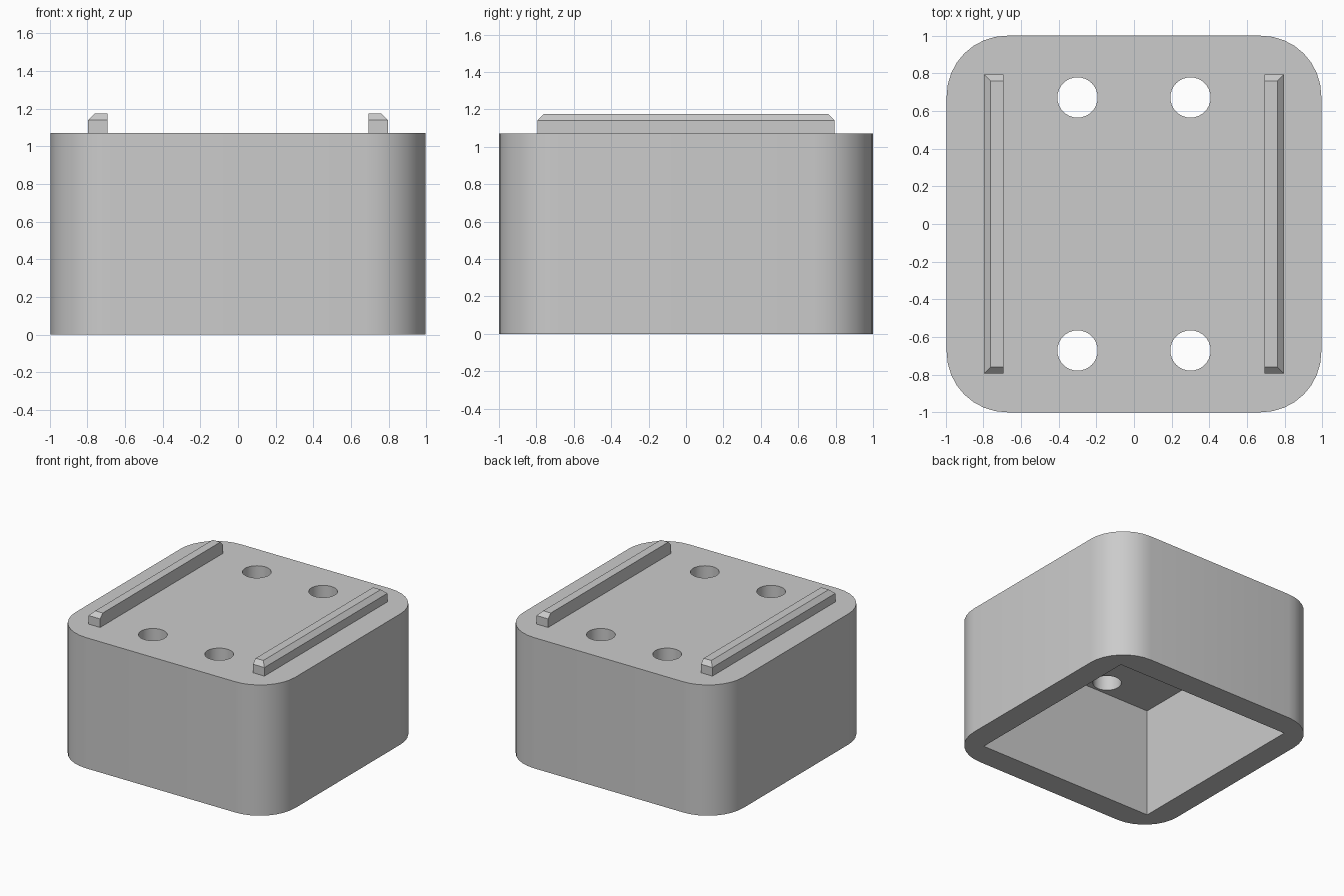
import bpy
import bmesh
from math import pi, sin, cos, radians

if "Cube" in bpy.data.objects:
    bpy.data.objects.remove(bpy.data.objects["Cube"], do_unlink=True)

WIDTH, DEPTH, HEIGHT = 0.995, 1.0, 1.07   # half width, half depth, full height
RADIUS, CORNER_STEPS = 0.32, 8
CAVITY, CAVITY_TOP = 0.8, 0.9

grey = bpy.data.materials.new("plain grey")
grey.use_nodes = True
colour = (0.6, 0.6, 0.6, 1)
grey.diffuse_color = colour
grey.node_tree.nodes["Principled BSDF"].inputs["Base Color"].default_value = colour


def loft(name, rings):
    """Closed solid through a stack of matching vertex rings."""
    bm = bmesh.new()
    loops = [[bm.verts.new(p) for p in ring] for ring in rings]
    n = len(loops[0])
    for low, high in zip(loops, loops[1:]):
        for i in range(n):
            j = (i + 1) % n
            bm.faces.new((low[i], low[j], high[j], high[i]))
    bm.faces.new(loops[0][::-1])
    bm.faces.new(loops[-1])
    bmesh.ops.recalc_face_normals(bm, faces=bm.faces)
    mesh = bpy.data.meshes.new(name)
    bm.to_mesh(mesh)
    bm.free()
    obj = bpy.data.objects.new(name, mesh)
    bpy.context.collection.objects.link(obj)
    mesh.materials.append(grey)
    return obj


def rectangle(x0, x1, y0, y1, z):
    return [(x0, y0, z), (x1, y0, z), (x1, y1, z), (x0, y1, z)]


def rounded_outline(z):
    points = []
    for k, (sx, sy) in enumerate([(1, 1), (-1, 1), (-1, -1), (1, -1)]):
        for i in range(CORNER_STEPS + 1):
            a = (k + i / CORNER_STEPS) * pi / 2
            points.append((sx * (WIDTH - RADIUS) + RADIUS * cos(a),
                           sy * (DEPTH - RADIUS) + RADIUS * sin(a), z))
    return points


def circle(cx, cy, r, z, n=32):
    return [(cx + r * cos(2 * pi * i / n), cy + r * sin(2 * pi * i / n), z)
            for i in range(n)]


# Rounded housing
body = loft("housing", [rounded_outline(0), rounded_outline(HEIGHT)])

# Square cavity open at the bottom, and four holes through the top plate
cutters = [loft("cavity_cutter", [rectangle(-CAVITY, CAVITY, -CAVITY, CAVITY, z)
                                  for z in (-0.1, CAVITY_TOP)])]
for x in (-0.3, 0.3):
    for y in (-0.672, 0.672):
        cutters.append(loft("hole_cutter", [circle(x, y, 0.107, z)
                                            for z in (0.6, 1.3)]))

bpy.context.view_layer.objects.active = body
for cutter in cutters:
    cutter.hide_render = True
    mod = body.modifiers.new("cut", 'BOOLEAN')
    mod.operation = 'DIFFERENCE'
    mod.solver = 'EXACT'
    mod.object = cutter
    bpy.ops.object.modifier_apply(modifier=mod.name)
    bpy.data.objects.remove(cutter, do_unlink=True)

bpy.ops.object.select_all(action='DESELECT')
body.select_set(True)
bpy.ops.object.shade_smooth_by_angle(angle=radians(30))

# Top rails, chamfered on the outer side and both ends
INNER, OUTER, END, BEVEL = 0.692, 0.796, 0.795, 0.035
for name, side in (("left_rail", 1), ("right_rail", -1)):
    low, mid = (rectangle(side * INNER, side * OUTER, -END, END, z)
                for z in (HEIGHT, 1.14))
    top = rectangle(side * INNER, side * (OUTER - BEVEL),
                    BEVEL - END, END - BEVEL, 1.175)
    loft(name, [low, mid, top])
